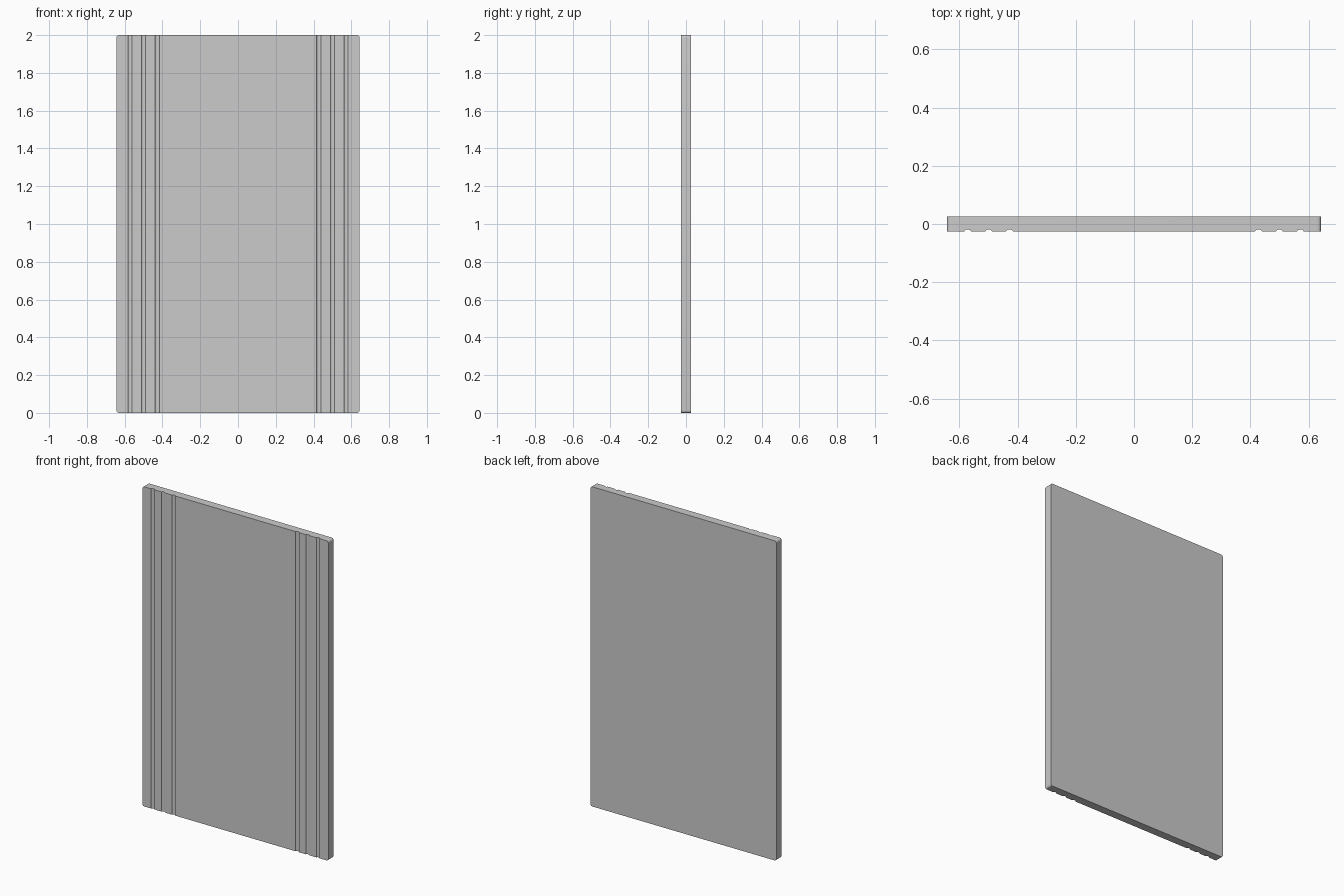
import bpy, bmesh, math

if "Cube" in bpy.data.objects:
    bpy.data.objects.remove(bpy.data.objects["Cube"])

W, T, H = 0.643, 0.026, 2.0          # half width, half thickness, height
GROOVES = (0.428, 0.5, 0.572)        # groove centres, mirrored in x
HALF, DEPTH, STEPS = 0.0115, 0.008, 8


def groove(cx):
    """Arc scooped into the front edge of the plan profile, left to right."""
    return [(cx - HALF * math.cos(math.pi * i / STEPS),
             -T + DEPTH * math.sin(math.pi * i / STEPS)) for i in range(STEPS + 1)]


# Plan profile: plain back, fluted front
profile = [(-W, -T)]
for cx in sorted([-g for g in GROOVES] + list(GROOVES)):
    profile += groove(cx)
profile += [(W, -T), (W, T), (-W, T)]

# Extrude the profile to full height
bm = bmesh.new()
base = bm.faces.new([bm.verts.new((x, y, 0)) for x, y in profile])
ext = bmesh.ops.extrude_face_region(bm, geom=[base])
for v in ext["geom"]:
    if isinstance(v, bmesh.types.BMVert):
        v.co.z = H

# Round the four panel corners (edges running front to back)
corners = [e for e in bm.edges
           if all(abs(abs(v.co.x) - W) < 1e-5 for v in e.verts)
           and abs(e.verts[0].co.z - e.verts[1].co.z) < 1e-5
           and e.verts[0].co.x * e.verts[1].co.x > 0]
bmesh.ops.bevel(bm, geom=corners, offset=0.013, segments=5, profile=0.5, affect='EDGES')
bmesh.ops.recalc_face_normals(bm, faces=bm.faces)

mesh = bpy.data.meshes.new("fluted_panel")
bm.to_mesh(mesh)
bm.free()
panel = bpy.data.objects.new("fluted_panel", mesh)
bpy.context.collection.objects.link(panel)

# Smooth the arcs, keep the edges crisp
bpy.context.view_layer.objects.active = panel
panel.select_set(True)
bpy.ops.object.shade_smooth_by_angle(angle=math.radians(30))
